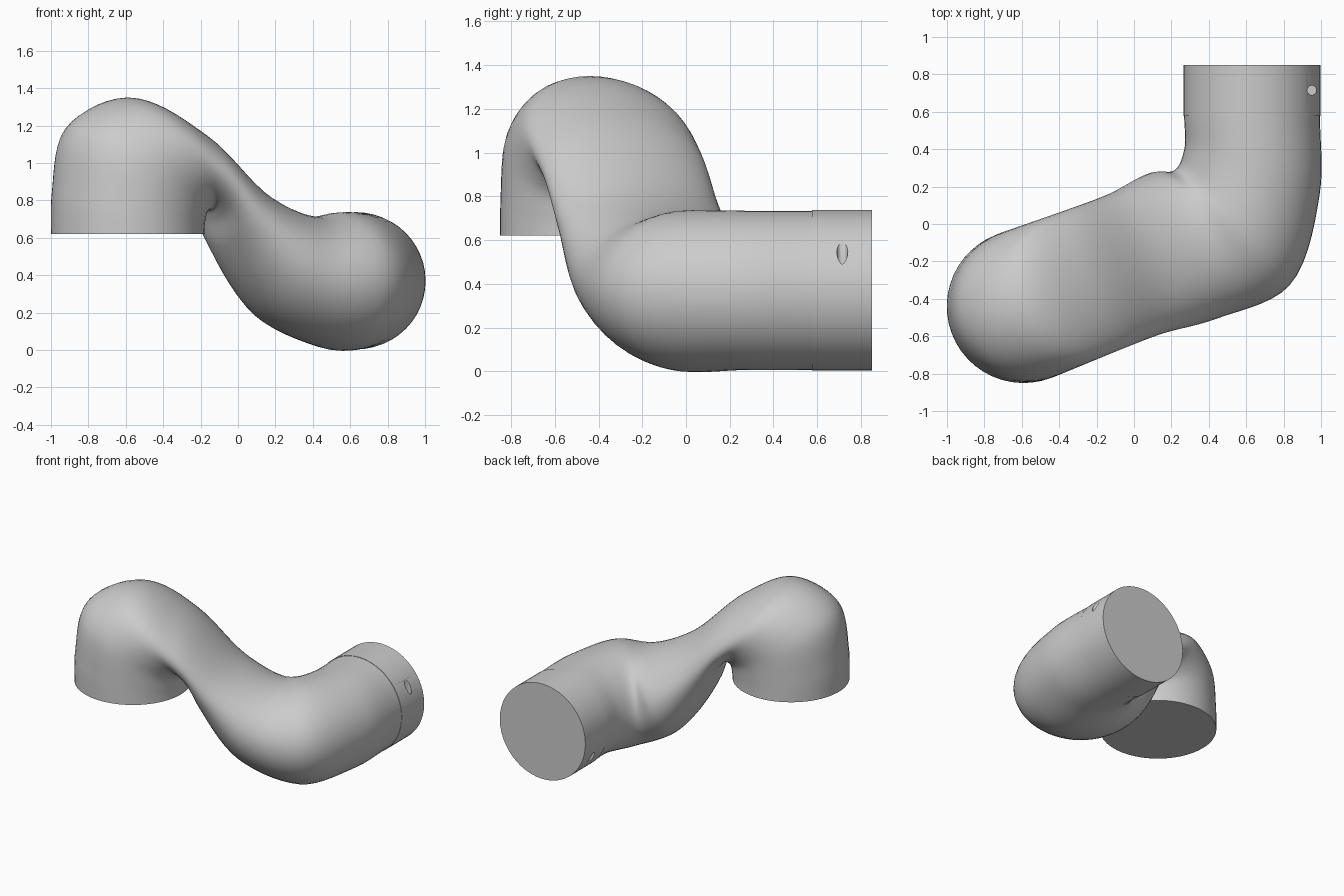
import bpy, bmesh, math
from mathutils import Vector

if "Cube" in bpy.data.objects:
    bpy.data.objects.remove(bpy.data.objects["Cube"])

SIDES, STEPS = 48, 7
H = Vector((0.935, 0.355, 0))      # heading of the upper bend
L = Vector((-0.355, 0.935, 0))     # sideways to that heading
BASE = Vector((-0.59, -0.44, 0))
UP = Vector((0, 0, 1))


def bend_key(outer, inner, half_width):
    """Elliptical section spanning outer and inner points of the upper bend."""
    o = BASE + H * outer[0] + UP * outer[1]
    i = BASE + H * inner[0] + UP * inner[1]
    return (o + i) / 2, (o - i) / 2, L * half_width


# Sections: centre, first half axis, second half axis
keys = [
    bend_key((-0.41, 0.62), (0.41, 0.62), 0.41),
    bend_key((-0.405, 0.85), (0.415, 0.68), 0.41),
    bend_key((-0.33, 1.19), (0.43, 0.73), 0.41),
    bend_key((0.0, 1.35), (0.452, 0.745), 0.405),
    bend_key((0.37, 1.18), (0.475, 0.70), 0.40),
    bend_key((0.775, 0.825), (0.51, 0.56), 0.40),
    (Vector((0.27, -0.115, 0.44)), Vector((0.125, 0.048, 0.275)), Vector((-0.175, 0.39, 0))),
    (Vector((0.525, -0.02, 0.37)), Vector((0.02, 0.015, 0.365)), Vector((-0.305, 0.31, 0))),
    (Vector((0.631, 0.28, 0.37)), Vector((0, 0, 0.364)), Vector((-0.362, 0.12, 0))),
    (Vector((0.631, 0.58, 0.37)), Vector((0, 0, 0.364)), Vector((-0.363, 0, 0))),
]


def ring_points(section):
    c, a, b = section
    angles = [2 * math.pi * k / SIDES for k in range(SIDES)]
    return [c + a * math.cos(w) + b * math.sin(w) for w in angles]


def smooth_column(p):
    """Curve through points, spaced by distance so close points do not overshoot."""
    n = len(p) - 1
    h = [max((p[i + 1] - p[i]).length, 0.004) ** 0.6 for i in range(n)]
    v = [(p[i + 1] - p[i]) / h[i] for i in range(n)]
    m = [v[0]] + [(v[i - 1] * h[i] + v[i] * h[i - 1]) / (h[i - 1] + h[i])
                  for i in range(1, n)] + [v[-1]]
    # straight departure at both open ends
    m[0] = UP * v[0].length
    m[-1] = Vector((0, v[-1].length, 0))
    out = []
    for i in range(n):
        for j in range(STEPS):
            t = j / STEPS
            out.append(p[i] * (2 * t**3 - 3 * t**2 + 1) + p[i + 1] * (3 * t**2 - 2 * t**3)
                       + m[i] * h[i] * (t**3 - 2 * t**2 + t) + m[i + 1] * h[i] * (t**3 - t**2))
    return out + [p[-1]]


def skin(name, rows):
    bm = bmesh.new()
    rings = [[bm.verts.new(co) for co in row] for row in rows]
    for r0, r1 in zip(rings, rings[1:]):
        for k in range(SIDES):
            n = (k + 1) % SIDES
            bm.faces.new((r0[k], r0[n], r1[n], r1[k]))
    bm.faces.new(rings[0])
    bm.faces.new(rings[-1])
    bmesh.ops.recalc_face_normals(bm, faces=bm.faces)
    mesh = bpy.data.meshes.new(name)
    bm.to_mesh(mesh)
    bm.free()
    ob = bpy.data.objects.new(name, mesh)
    bpy.context.collection.objects.link(ob)
    return ob


def smooth(ob):
    bpy.ops.object.select_all(action='DESELECT')
    ob.select_set(True)
    bpy.context.view_layer.objects.active = ob
    bpy.ops.object.shade_smooth_by_angle(angle=math.radians(35))


# Curved duct, flattened through the neck
columns = [smooth_column(list(col)) for col in zip(*[ring_points(k) for k in keys])]
smooth(skin("bent_duct", list(zip(*columns))))

# End collar, a hair wider than the duct
a, b = Vector((0, 0, 0.367)), Vector((-0.366, 0, 0))
collar = skin("end_collar", [ring_points((Vector((0.631, y, 0.37)), a, b))
                             for y in (0.577, 0.85)])

# Small blind holes on opposite sides of the collar
for side in (1, -1):
    bpy.ops.mesh.primitive_cylinder_add(
        vertices=20, radius=0.025, depth=0.2,
        location=(0.631 + side * 0.32, 0.715, 0.37 + side * 0.2))
    cutter = bpy.context.object
    cutter.name = "hole_cutter"
    mod = collar.modifiers.new("hole", 'BOOLEAN')
    mod.object = cutter
    mod.operation = 'DIFFERENCE'
    mod.solver = 'EXACT'
    bpy.context.view_layer.objects.active = collar
    bpy.ops.object.modifier_apply(modifier=mod.name)
    bpy.data.objects.remove(cutter, do_unlink=True)
smooth(collar)
